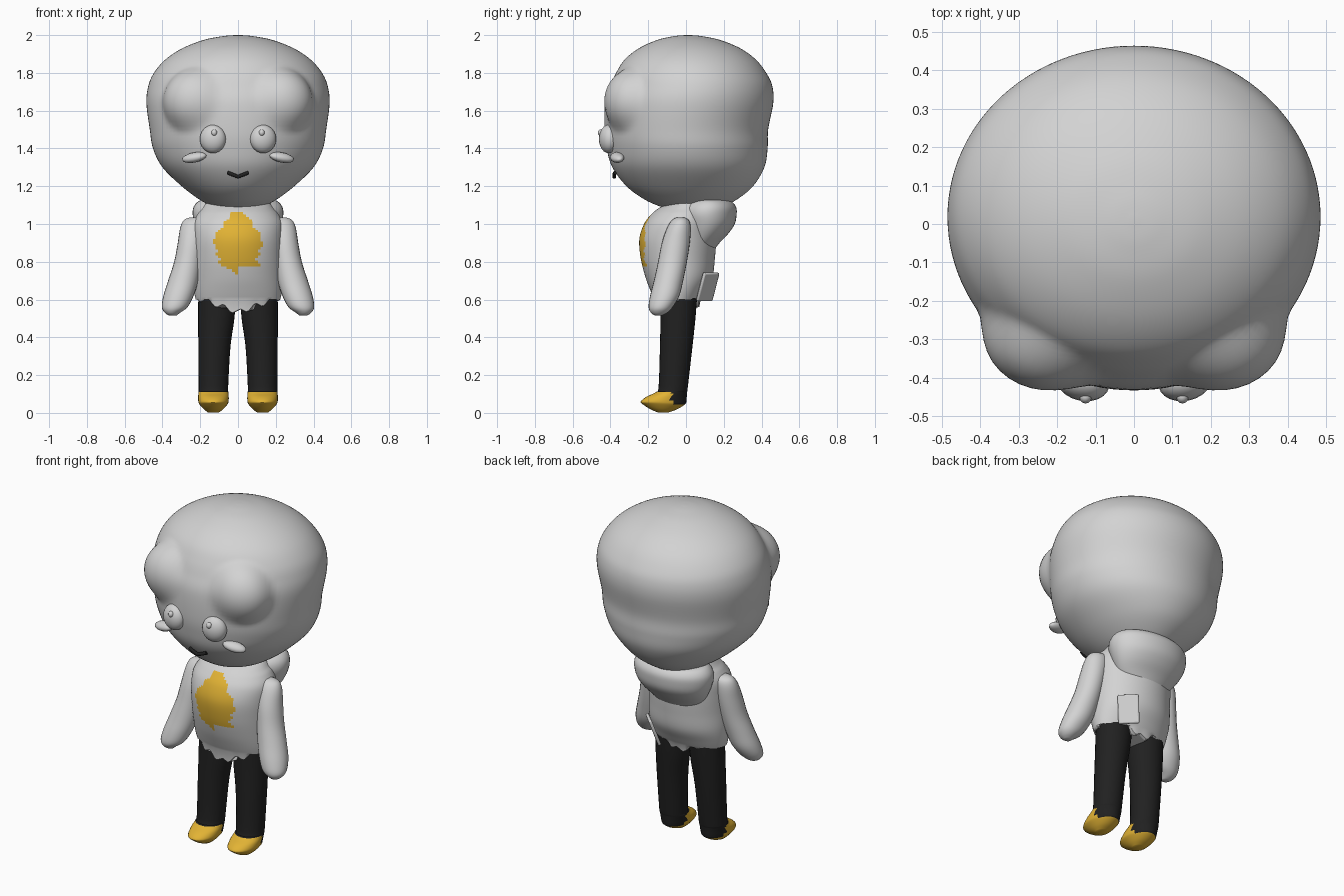
import bpy, bmesh, math
from mathutils import Vector

old = bpy.data.objects.get("Cube")
if old:
    bpy.data.objects.remove(old, do_unlink=True)


def material(name, colour):
    m = bpy.data.materials.new(name)
    m.use_nodes = True
    m.diffuse_color = (*colour, 1)
    m.node_tree.nodes["Principled BSDF"].inputs["Base Color"].default_value = (*colour, 1)
    return m


WHITE = material("pale_grey", (0.65, 0.65, 0.65))
GOLD = material("gold", (0.76, 0.45, 0.035))
BLACK = material("black", (0.015, 0.015, 0.015))


def finish(obj, mats, angle=40):
    for m in mats:
        obj.data.materials.append(m)
    bpy.ops.object.select_all(action="DESELECT")
    obj.select_set(True)
    bpy.context.view_layer.objects.active = obj
    bpy.ops.object.shade_smooth_by_angle(angle=math.radians(angle))


def smooth_keys(keys, steps):
    """Interpolate the cross-section keys with a Catmull-Rom spline."""
    out = []
    for i in range(len(keys) - 1):
        ring = [keys[max(0, min(len(keys) - 1, i + k))] for k in (-1, 0, 1, 2)]
        for s in range(steps):
            t = s / steps
            out.append([0.5 * (2 * b + (c - a) * t + (2 * a - 5 * b + 4 * c - d) * t ** 2
                               + (3 * b - a - 3 * c + d) * t ** 3)
                        for a, b, c, d in zip(*ring)])
    return out + [list(keys[-1])]


def loft(name, keys, mats, side=1, seg=40, steps=4, rule=None, warp=None, angle=40):
    """Stack elliptical rings; a key is (height, centre x, half width, front y, back y)."""
    bm = bmesh.new()
    rings = []
    for z, cx, rx, front, back in smooth_keys(keys, steps):
        ring = []
        for i in range(seg):
            a = 2 * math.pi * i / seg
            p = Vector((side * cx + rx * math.cos(a),
                        (front + back) / 2 + (back - front) / 2 * math.sin(a), z))
            ring.append(bm.verts.new(warp(p) if warp else p))
        rings.append(ring)
    for lo, hi in zip(rings, rings[1:]):
        for i in range(seg):
            j = (i + 1) % seg
            bm.faces.new((lo[i], lo[j], hi[j], hi[i]))
    bm.faces.new(rings[0][::-1])
    bm.faces.new(rings[-1])
    bmesh.ops.recalc_face_normals(bm, faces=bm.faces)
    if rule:
        for f in bm.faces:
            f.material_index = rule(f.calc_center_median())
    mesh = bpy.data.meshes.new(name)
    bm.to_mesh(mesh)
    bm.free()
    obj = bpy.data.objects.new(name, mesh)
    bpy.context.collection.objects.link(obj)
    finish(obj, mats, angle)


def blob(name, loc, radii, mat, rot=(0, 0, 0), seg=32):
    bpy.ops.mesh.primitive_uv_sphere_add(segments=seg, ring_count=seg // 2, location=loc,
                                         rotation=[math.radians(r) for r in rot])
    obj = bpy.context.object
    obj.name = name
    obj.scale = radii
    finish(obj, [mat])


# Head with two hair tufts that swell softly out of the forehead
def hair_tufts(p):
    centre, size, blend = Vector((0, 0, 1.6)), Vector((.172, .15, .168)), .05
    ray = p - centre
    reach = ray.length
    ray.normalize()
    tuft = Vector((math.copysign(.22, p.x), -.283, .05))
    d = Vector([r / s for r, s in zip(ray, size)])
    o = Vector([t / s for t, s in zip(tuft, size)])
    inside = d.dot(o) ** 2 - d.dot(d) * (o.dot(o) - 1)
    if inside > 0 and d.dot(o) > 0:
        hit = (d.dot(o) + math.sqrt(inside)) / d.dot(d)
        soft = max(blend - abs(hit - reach), 0)
        reach = max(hit, reach) + soft ** 2 / blend / 4
    return centre + ray * reach


loft("head", [(1.07, 0, .07, -.06, .1), (1.09, 0, .13, -.13, .19), (1.13, 0, .205, -.22, .27),
              (1.2, 0, .298, -.315, .355), (1.3, 0, .4, -.39, .415), (1.4, 0, .45, -.42, .432),
              (1.5, 0, .467, -.432, .435), (1.64, 0, .485, -.428, .462), (1.73, 0, .475, -.4, .457),
              (1.8, 0, .445, -.37, .425), (1.87, 0, .385, -.325, .37), (1.93, 0, .295, -.25, .288),
              (1.975, 0, .18, -.15, .178), (1.995, 0, .075, -.06, .08), (2, 0, .01, 0, .02)],
     [WHITE], seg=112, steps=6, warp=hair_tufts, angle=75)

# Face details
for s, side in ((1, "left"), (-1, "right")):
    blob(side + "_eye", (s * .133, -.41, 1.45), (.07, .05, .075), WHITE, (0, 0, s * 12), 24)
    blob(side + "_pupil", (s * .126, -.45, 1.483), (.016, .017, .018), WHITE, seg=12)
    blob(side + "_cheek_tuft", (s * .232, -.365, 1.352), (.068, .035, .026), WHITE,
         (15, s * 10, s * 15), 16)

# Mouth
curve = bpy.data.curves.new("mouth", "CURVE")
curve.dimensions = "3D"
curve.bevel_depth = .01
curve.use_fill_caps = True
line = curve.splines.new("POLY")
points = [(-.055, -.375, 1.272), (-.035, -.38, 1.264), (0, -.38, 1.25), (.035, -.38, 1.264),
          (.055, -.375, 1.272)]
line.points.add(len(points) - 1)
for p, co in zip(line.points, points):
    p.co = (*co, 1)
mouth = bpy.data.objects.new("mouth", curve)
bpy.context.collection.objects.link(mouth)
curve.materials.append(BLACK)


# Torso with a ragged hem and a gold chest patch
def hem(p):
    if p.z < .6:
        dip = .53 if p.y < -.04 else .56
        p.z = dip + .36 * abs(p.x) + .014 * math.sin(p.x * 75 + 1) + .1 * (p.z - .56)
    return p


def chest(c):
    ragged = .008 * math.sin(c.z * 110 + c.x * 30)
    width = .105 if c.z < .86 else .13 - max(0, c.z - .93) * .75
    bottom = .78 if c.x > 0 else .735 + .5 * abs(c.x)
    return int(c.y < 0 and bottom < c.z < 1.065 and abs(c.x) < width + ragged)


loft("torso", [(.56, 0, .215, -.15, .055), (.64, 0, .232, -.185, .1), (.72, 0, .238, -.215, .14),
               (.82, 0, .238, -.24, .153), (.92, 0, .24, -.247, .16), (1, 0, .238, -.222, .155),
               (1.05, 0, .215, -.185, .15), (1.08, 0, .19, -.15, .14), (1.11, 0, .17, -.1, .12)],
     [WHITE, GOLD], seg=96, steps=7, rule=chest, warp=hem)

# Hood folded on the back
loft("hood", [(.85, 0, .12, 0, .14), (.9, 0, .17, -.01, .178), (.95, 0, .205, -.02, .225),
              (1, 0, .228, -.035, .258), (1.05, 0, .24, -.045, .268), (1.09, 0, .235, -.035, .265),
              (1.12, 0, .21, -.005, .24), (1.13, 0, .17, .02, .2)], [WHITE])

# Arms
for s, side in ((1, "left"), (-1, "right")):
    loft(side + "_arm",
         [(.515, .345, .02, -.165, -.13), (.53, .347, .04, -.185, -.1),
          (.56, .335, .068, -.198, -.07), (.62, .315, .08, -.19, -.035),
          (.7, .29, .08, -.17, -.015), (.8, .265, .073, -.148, .005),
          (.9, .248, .071, -.128, .02), (.98, .235, .071, -.1, .025),
          (1.02, .225, .062, -.075, .015), (1.035, .22, .035, -.05, -.01)],
         [WHITE], s, seg=24)


# Legs and shoes
def shoe(c):
    return int(c.z < .045 or (c.z < .108 and c.y < -.075 + .012 * math.sin(c.z * 150)))


for s, side in ((1, "left"), (-1, "right")):
    loft(side + "_leg", [(.003, .13, .03, -.15, -.09), (.02, .13, .052, -.19, -.045),
                         (.045, .13, .074, -.228, -.005), (.06, .13, .08, -.24, .002),
                         (.085, .13, .081, -.21, .004), (.11, .13, .079, -.16, .006),
                         (.14, .13, .078, -.145, .01), (.35, .125, .085, -.138, .034),
                         (.5, .115, .096, -.135, .05), (.63, .11, .1, -.135, .06)],
         [BLACK, GOLD], s, seg=28, rule=shoe)

# Back pocket plate
bpy.ops.mesh.primitive_cube_add(size=1, location=(.135, .115, .667),
                                rotation=(math.radians(-20), 0, math.radians(-45)))
plate = bpy.context.object
plate.name = "back_pocket_plate"
plate.scale = (.115, .018, .16)
bpy.ops.object.transform_apply(location=False, rotation=False, scale=True)
bevel = plate.modifiers.new("rounded", "BEVEL")
bevel.width = .008
bevel.segments = 2
finish(plate, [WHITE])
